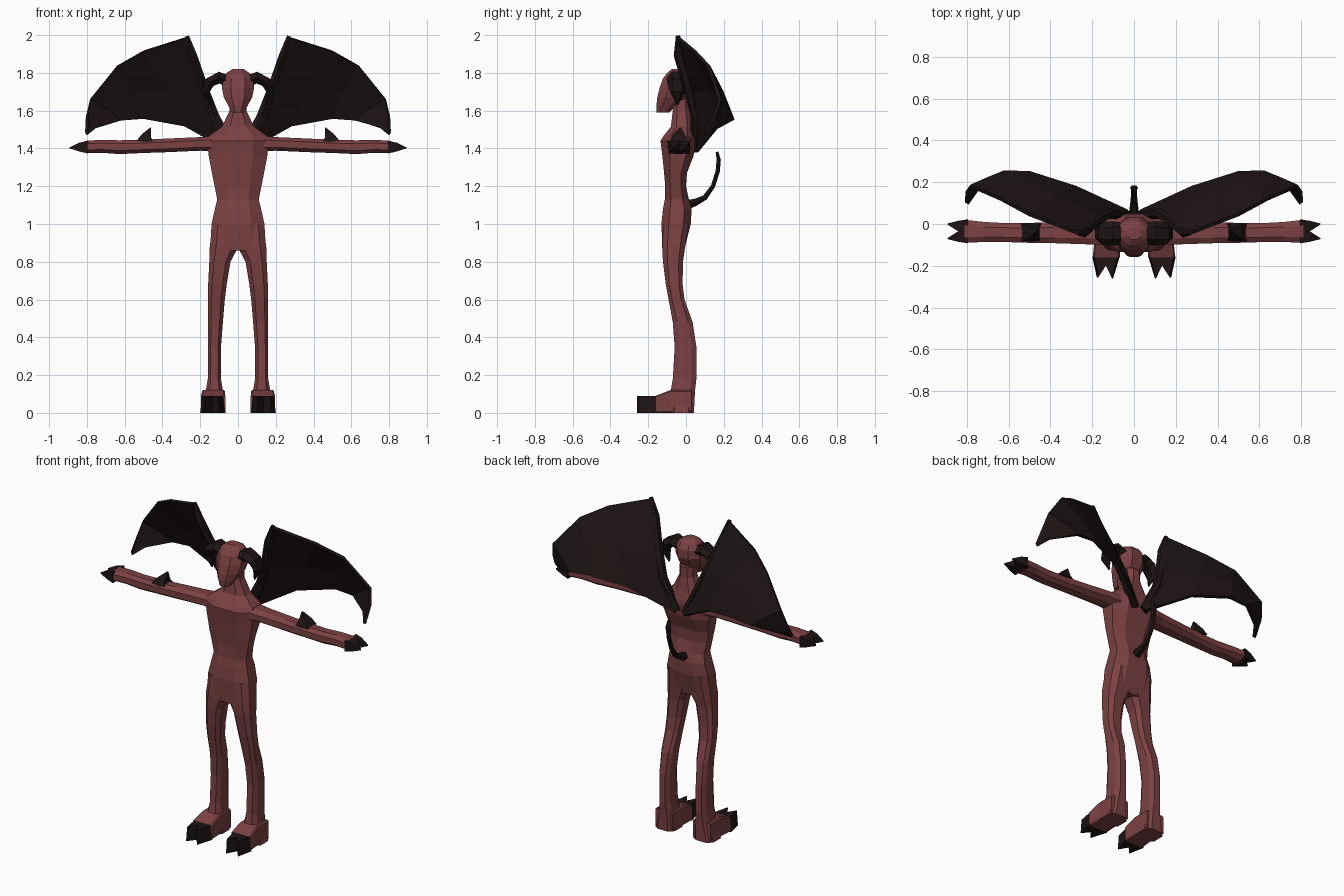
import bpy, bmesh
from mathutils import Vector


def material(name, rgb):
    m = bpy.data.materials.new(name)
    m.diffuse_color = (*rgb, 1)
    return m


SKIN = material("red_skin", (0.2, 0.053, 0.056))
DARK = material("dark_horn", (0.013, 0.007, 0.007))


def make(name, bm, mat, mirror=True):
    bmesh.ops.recalc_face_normals(bm, faces=bm.faces)
    me = bpy.data.meshes.new(name)
    bm.to_mesh(me)
    bm.free()
    me.materials.append(mat)
    ob = bpy.data.objects.new(name, me)
    bpy.context.collection.objects.link(ob)
    if mirror:
        mod = ob.modifiers.new("mirror", 'MIRROR')
        mod.use_mirror_merge = False
    return ob


def skin_rings(name, rings, mat, mirror):
    bm = bmesh.new()
    rv = [[bm.verts.new(p) for p in r] for r in rings]
    n = len(rv[0])
    for a, b in zip(rv, rv[1:]):
        for i in range(n):
            j = (i + 1) % n
            bm.faces.new((a[i], a[j], b[j], b[i]))
    bm.faces.new(rv[0])
    bm.faces.new(rv[-1])
    return make(name, bm, mat, mirror)


def loft(name, axis, sections, mat, c=0.27, mirror=True):
    """Chamfered-box rings: (position, a0, a1, b0, b1) along an axis."""
    rings = []
    for p, a0, a1, b0, b1 in sections:
        da, db = (a1 - a0) * c, (b1 - b0) * c
        ab = [(a0 + da, b0), (a1 - da, b0), (a1, b0 + db), (a1, b1 - db),
              (a1 - da, b1), (a0 + da, b1), (a0, b1 - db), (a0, b0 + db)]
        place = {'x': lambda a, b: (p, a, b), 'y': lambda a, b: (a, p, b),
                 'z': lambda a, b: (a, b, p)}[axis]
        rings.append([place(a, b) for a, b in ab])
    return skin_rings(name, rings, mat, mirror)


HEX = [(1, 0), (.5, .87), (-.5, .87), (-1, 0), (-.5, -.87), (.5, -.87)]
BOX = [(.9, .9), (-.9, .9), (-.9, -.9), (.9, -.9)]


def tube(name, path, u, mat, shape=HEX, mirror=True):
    """Tapered limb: path of (point, radius along u, radius across u)."""
    u = Vector(u)
    pts = [Vector(p[0]) for p in path]
    rings = []
    for i, (p, ru, rv) in enumerate(path):
        t = pts[min(i + 1, len(pts) - 1)] - pts[max(i - 1, 0)]
        v = t.cross(u).normalized()
        rings.append([pts[i] + u * ru * s + v * rv * k for s, k in shape])
    return skin_rings(name, rings, mat, mirror)


# Torso, shoulders and neck
torso = [(0.86, .148, -.125, -.01), (1.0, .14, -.13, .025), (1.08, .122, -.122, .03),
         (1.13, .11, -.112, .015), (1.2, .124, -.11, .0), (1.27, .138, -.116, .005),
         (1.36, .155, -.125, .04), (1.44, .163, -.135, .05), (1.465, .155, -.12, .048),
         (1.515, .085, -.08, .035), (1.6, .045, -.07, .022), (1.66, .045, -.07, .02)]
loft("torso", 'z', [(z, -w, w, f, b) for z, w, f, b in torso], SKIN, 0.25, False)

# Head
head = [(1.59, .032, -.155, -.09), (1.625, .05, -.157, -.05), (1.67, .075, -.152, .01),
        (1.72, .085, -.14, .032), (1.77, .08, -.122, .03), (1.8, .06, -.1, .012),
        (1.82, .03, -.075, -.02)]
loft("head", 'z', [(z, -w, w, f, b) for z, w, f, b in head], SKIN, 0.28, False)

# Legs
loft("leg", 'z', [(1.0, .0, .135, -.12, .015), (.875, .0, .15, -.126, -.005),
                  (.8, .04, .152, -.122, -.016), (.68, .06, .158, -.107, -.018),
                  (.6, .07, .16, -.092, -.008), (.48, .08, .16, -.07, .035),
                  (.35, .09, .16, -.06, .055), (.18, .09, .16, -.07, .055),
                  (.12, .08, .17, -.08, .048), (.0, .066, .198, -.09, .042)], SKIN, 0.22)
# Feet
loft("foot", 'y', [(.03, .07, .19, 0, .12), (-.08, .07, .19, 0, .122),
                   (-.16, .067, .197, 0, .09)], SKIN, 0.06)

# Forked toe claws
bm = bmesh.new()
outline = [(.068, -.155), (.1, -.26), (.135, -.2), (.178, -.255), (.2, -.155)]
lo = [bm.verts.new((x, y, 0)) for x, y in outline]
hi = [bm.verts.new((.133 + (x - .133) * .84, y, .09)) for x, y in outline]
bm.faces.new(lo)
bm.faces.new(hi)
for i in range(5):
    j = (i + 1) % 5
    bm.faces.new((lo[i], lo[j], hi[j], hi[i]))
make("toe_claws", bm, DARK)

# Arms
loft("arm", 'x', [(.12, -.1, .03, 1.385, 1.465), (.2, -.098, .02, 1.388, 1.46),
                  (.38, -.092, .01, 1.38, 1.452), (.5, -.09, .005, 1.376, 1.446),
                  (.63, -.086, .005, 1.37, 1.443), (.72, -.086, .01, 1.377, 1.446),
                  (.81, -.09, .02, 1.375, 1.44)], SKIN, 0.25)

# Hand claws
for y, tip in ((-.06, -.07), (-.01, .0)):
    tube("hand_claw", [((.795, y, 1.407), .036, .037), ((.84, y, 1.407), .028, .026),
                       ((.892, tip, 1.403), .003, .003)], (0, 1, 0), DARK, BOX)

# Elbow spikes
tube("elbow_spike", [((.488, -.04, 1.435), .048, .055), ((.485, -.038, 1.465), .035, .03),
                     ((.462, -.03, 1.51), .004, .003)], (0, 1, 0), DARK, BOX)

# Curled horns
tube("horn", [((.05, -.045, 1.755), .05, .035), ((.1, -.045, 1.775), .058, .036),
              ((.15, -.045, 1.75), .055, .032), ((.168, -.045, 1.7), .04, .022),
              ((.145, -.045, 1.63), .004, .004)], (0, 1, 0), DARK)

# Wing membranes, cupped sheet of top / middle / bottom points
cols = [((.265, -.045, 1.99), (.17, .035, 1.7), (.03, .06, 1.38)),
        ((.5, .045, 1.915), (.37, .135, 1.71), (.28, .175, 1.52)),
        ((.64, .12, 1.835), (.55, .19, 1.7), (.5, .245, 1.56)),
        ((.78, .18, 1.66), (.7, .215, 1.61), (.62, .248, 1.55)),
        ((.8, .15, 1.57), (.78, .16, 1.53), (.75, .165, 1.51)),
        ((.802, .1, 1.49), (.8, .1, 1.48), (.795, .1, 1.475))]
bm = bmesh.new()
g = [[bm.verts.new(p) for p in c] for c in cols]
for a, b in zip(g, g[1:]):
    for k in range(2):
        bm.faces.new((a[k], b[k], b[k + 1], a[k + 1]))
wing = make("wing_membrane", bm, DARK)
sol = wing.modifiers.new("thickness", 'SOLIDIFY')
sol.thickness = 0.018
sol.offset = 0

# Wing arm bones
tube("wing_bone", [((.03, .045, 1.39), .02, .03), ((.125, .05, 1.57), .025, .03),
                   ((.18, .015, 1.72), .03, .026), ((.235, -.035, 1.89), .03, .022),
                   ((.27, -.042, 1.995), .012, .012)], (0, 1, 0), DARK)

# Tail
tube("tail", [((0, .0, 1.1), .028, .03), ((0, .05, 1.115), .024, .022),
              ((0, .1, 1.14), .018, .016), ((0, .143, 1.2), .014, .013),
              ((0, .168, 1.28), .014, .013), ((0, .173, 1.34), .02, .013),
              ((0, .164, 1.382), .012, .008)], (1, 0, 0), DARK, HEX, False)
